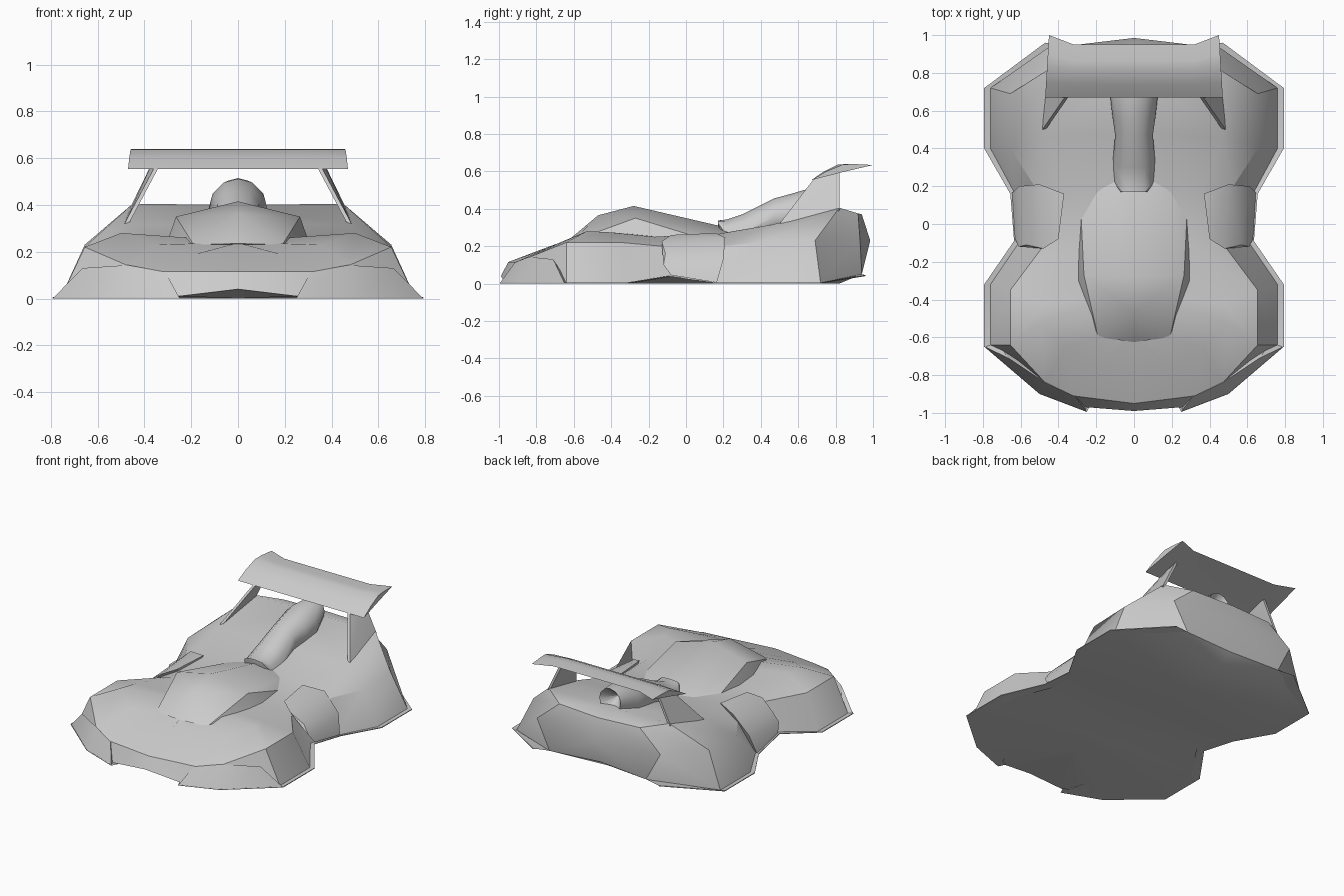
import bpy
import bmesh
import math
from mathutils import Matrix, Vector

cube = bpy.data.objects.get("Cube")
if cube:
    bpy.data.objects.remove(cube)

paint = bpy.data.materials.new("light grey paint")
paint.use_nodes = True
GREY = (0.6, 0.6, 0.6, 1)
paint.diffuse_color = GREY
paint.node_tree.nodes["Principled BSDF"].inputs["Base Color"].default_value = GREY


def finish(name, bm, mirrored=False, angle=30):
    """Mirror if wanted, clean up and link a bmesh as a named object."""
    if mirrored:
        bmesh.ops.mirror(bm, geom=bm.verts[:] + bm.edges[:] + bm.faces[:],
                         matrix=Matrix.Identity(4), merge_dist=0.001, axis='X')
    bmesh.ops.remove_doubles(bm, verts=bm.verts[:], dist=0.001)
    bmesh.ops.recalc_face_normals(bm, faces=bm.faces[:])
    mesh = bpy.data.meshes.new(name)
    bm.to_mesh(mesh)
    bm.free()
    mesh.materials.append(paint)
    obj = bpy.data.objects.new(name, mesh)
    bpy.context.collection.objects.link(obj)
    bpy.ops.object.select_all(action='DESELECT')
    obj.select_set(True)
    bpy.context.view_layer.objects.active = obj
    bpy.ops.object.shade_smooth_by_angle(angle=math.radians(angle))


def loft(bm, rows, closed=False):
    """Bridge equal-length rows of points with quads."""
    grid = [[bm.verts.new(p) for p in row] for row in rows]
    count = len(grid[0])
    for a, b in zip(grid, grid[1:]):
        for i in range(count if closed else count - 1):
            j = (i + 1) % count
            bm.faces.new((a[i], a[j], b[j], b[i]))
    return grid


def hull(name, points, mirrored=False, angle=25):
    """Convex faceted part from its corner points."""
    bm = bmesh.new()
    verts = [bm.verts.new(p) for p in points]
    out = bmesh.ops.convex_hull(bm, input=verts)
    junk = {v for v in out["geom_interior"] + out["geom_unused"]
            if isinstance(v, bmesh.types.BMVert)}
    bmesh.ops.delete(bm, geom=list(junk), context='VERTS')
    finish(name, bm, mirrored, angle)


# Body shell: rings running from the nose centre round the side to the tail
foot = [(0, -.99, .04), (.25, -.97, .01), (.48, -.89, 0), (.76, -.64, 0),
        (.76, -.32, 0), (.61, -.1, .04), (.63, .16, 0), (.76, .4, 0),
        (.76, .72, 0), (.36, .94, .05), (0, .91, .06)]
shoulder = [(0, -.95, .115), (.32, -.91, .115), (.47, -.84, .14), (.655, -.64, .22),
            (.655, -.35, .22), (.49, -.13, .2), (.52, .19, .2), (.655, .4, .22),
            (.655, .69, .23), (.46, .93, .24), (0, .985, .23)]
deck = [(0, -.78, .18), (.2, -.75, .185), (.36, -.65, .23), (.5, -.53, .28),
        (.47, -.42, .275), (.38, -.17, .25), (.36, .17, .265), (.47, .46, .315),
        (.45, .82, .405), (.3, .92, .375), (0, .94, .37)]
spine = [(-.63, .235), (-.6, .238), (-.55, .24), (-.45, .245), (-.35, .245),
         (-.1, .25), (.2, .27), (.48, .32), (.82, .4), (.82, .4), (.82, .4)]
crest = [(0, y, z) for y, z in spine]
keel = [(0, y, 0) for y, z in spine]
bm = bmesh.new()
loft(bm, [keel, foot, shoulder, deck, crest])
bmesh.ops.dissolve_degenerate(bm, dist=0.0005, edges=bm.edges[:])
finish("body_shell", bm, mirrored=True, angle=34)

# Thin floor lip following the foot of the body
edge = [(.25, -.995, 0), (.5, -.9, 0), (.793, -.65, 0), (.793, -.32, 0), (.635, -.09, .035),
        (.655, .16, 0), (.793, .4, 0), (.793, .72, 0), (.47, .96, .04)]
inner = [(x * .9, y * .95, z) for x, y, z in edge]
top = [Vector(p) + Vector((0, 0, .005)) for p in edge]
bm = bmesh.new()
loft(bm, [inner, edge, top, foot[1:10]])
finish("floor_lip", bm, mirrored=True)

# Sloping splitter wedges on the front corners
hull("corner_splitters", [(.25, -.995, .002), (.5, -.9, .002), (.79, -.65, .002),
                          (.31, -.915, .113), (.47, -.84, .143), (.665, -.71, .13),
                          (.3, -.8, .002), (.72, -.63, .002)], mirrored=True)

# Cockpit canopy
canopy = [(0, -.625, .235), (0, -.47, .365), (0, -.28, .415), (0, .28, .285)]
for side in (-1, 1):
    for x, y, z in ((.19, -.6, .23), (.305, -.31, .235), (.265, -.27, .35),
                    (.28, .04, .255), (.19, .2, .26)):
        canopy.append((side * x, y, z))
hull("canopy", canopy, angle=28)

# Faceted side pods sloping down to the waist
hull("side_pods", [(.37, .16, .27), (.4, -.08, .26), (.48, -.13, .225),
                   (.57, -.11, .16), (.61, -.12, .1), (.63, -.08, .045),
                   (.645, .165, .005), (.61, .2, .13), (.5, .21, .245),
                   (.4, .1, .1)], mirrored=True, angle=35)

# Engine duct: flat lip in front, narrow recessed outlet at the back
SIDES = 12
duct = []
for y, z, wide, tall in ((.17, .325, .07, .012), (.22, .255, .108, .088),
                         (.3, .27, .115, .1), (.47, .355, .1, .1),
                         (.57, .37, .114, .112), (.67, .387, .125, .125),
                         (.81, .435, .08, .08), (.72, .435, .003, .003)):
    duct.append([(wide * math.cos(math.tau * i / SIDES), y,
                  z + tall * math.sin(math.tau * i / SIDES)) for i in range(SIDES)])
bm = bmesh.new()
rings = loft(bm, duct, closed=True)
bm.faces.new(rings[0])
bm.faces.new(rings[-1])
finish("engine_duct", bm, angle=35)

# Rear wing: curved section with tips swept backwards
section = [(.67, .553), (.75, .6), (.84, .637), (.9, .639), (1, .634), (.83, .594)]
bm = bmesh.new()
wing = []
for x, taper, sweep in ((-.47, .02, 1), (-.32, 0, .85), (.32, 0, .85), (.47, -.02, 1)):
    wing.append([(x + taper * (y - .67) / .33, .67 + (y - .67) * sweep, z)
                 for y, z in section])
tips = loft(bm, wing, closed=True)
bm.faces.new(tips[0])
bm.faces.new(tips[-1])
finish("rear_wing", bm)

# Leaning triangular wing struts
blade = [(.485, .5, .32), (.46, .82, .39), (.36, .68, .555), (.36, .82, .595)]
hull("wing_struts", blade + [(x - .018, y, z) for x, y, z in blade], mirrored=True)
